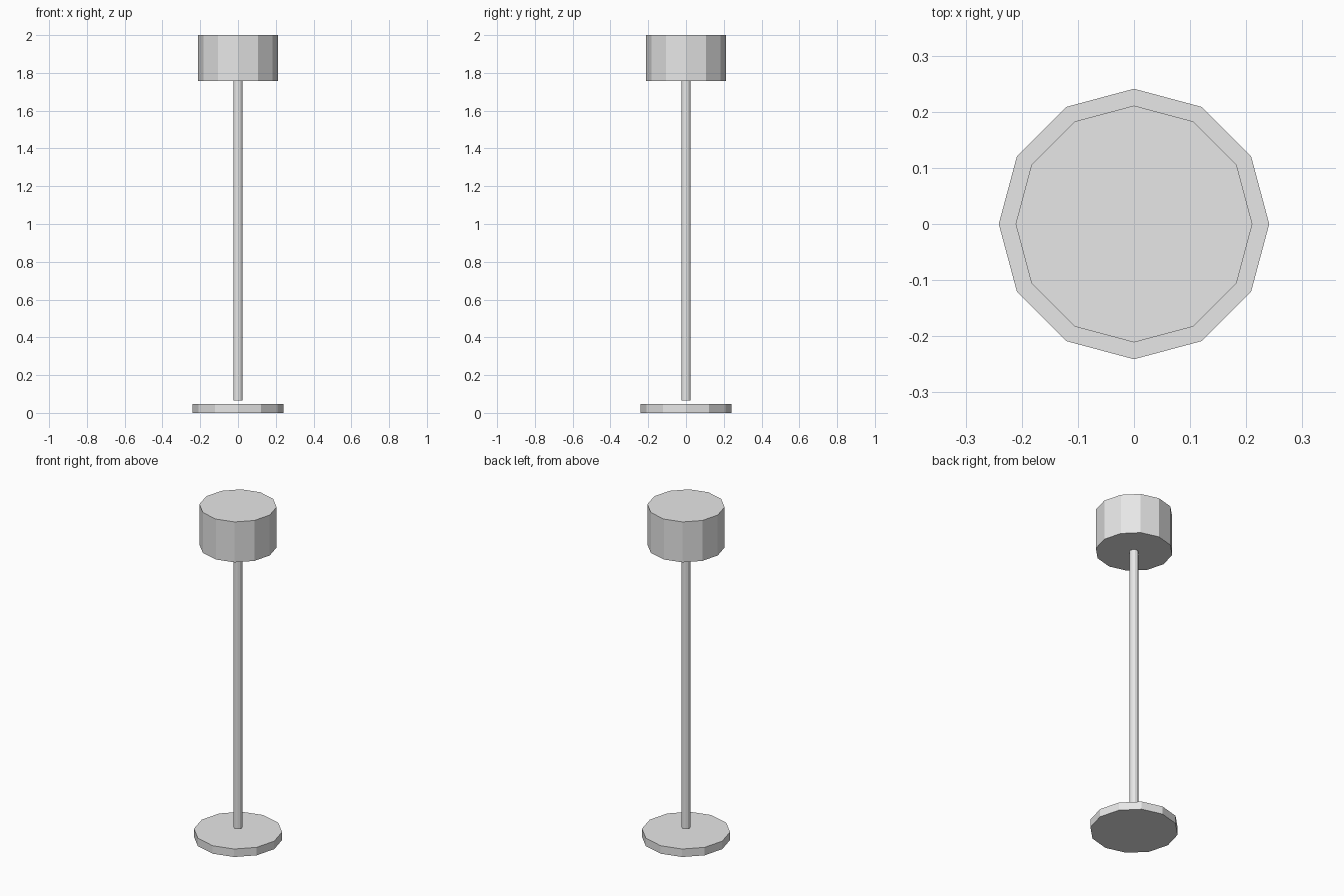
import bpy

default = bpy.data.objects.get("Cube")
if default:
    bpy.data.objects.remove(default, do_unlink=True)

# Single light grey finish
grey = bpy.data.materials.new("light_grey")
grey.use_nodes = True
colour = (0.8, 0.8, 0.8, 1)
grey.diffuse_color = colour
grey.node_tree.nodes["Principled BSDF"].inputs["Base Color"].default_value = colour


def cylinder(name, radius, bottom, top):
    """Flat-shaded twelve-sided upright cylinder."""
    bpy.ops.mesh.primitive_cylinder_add(
        vertices=12, radius=radius, depth=top - bottom,
        location=(0, 0, (bottom + top) / 2))
    part = bpy.context.object
    part.name = part.data.name = name
    part.data.materials.append(grey)
    return part


# Floor disc, the pole floating just above it, and the drum shade
cylinder("base", 0.241, 0, 0.048)
cylinder("pole", 0.024, 0.066, 1.757)
cylinder("lamp_shade", 0.211, 1.757, 2)
